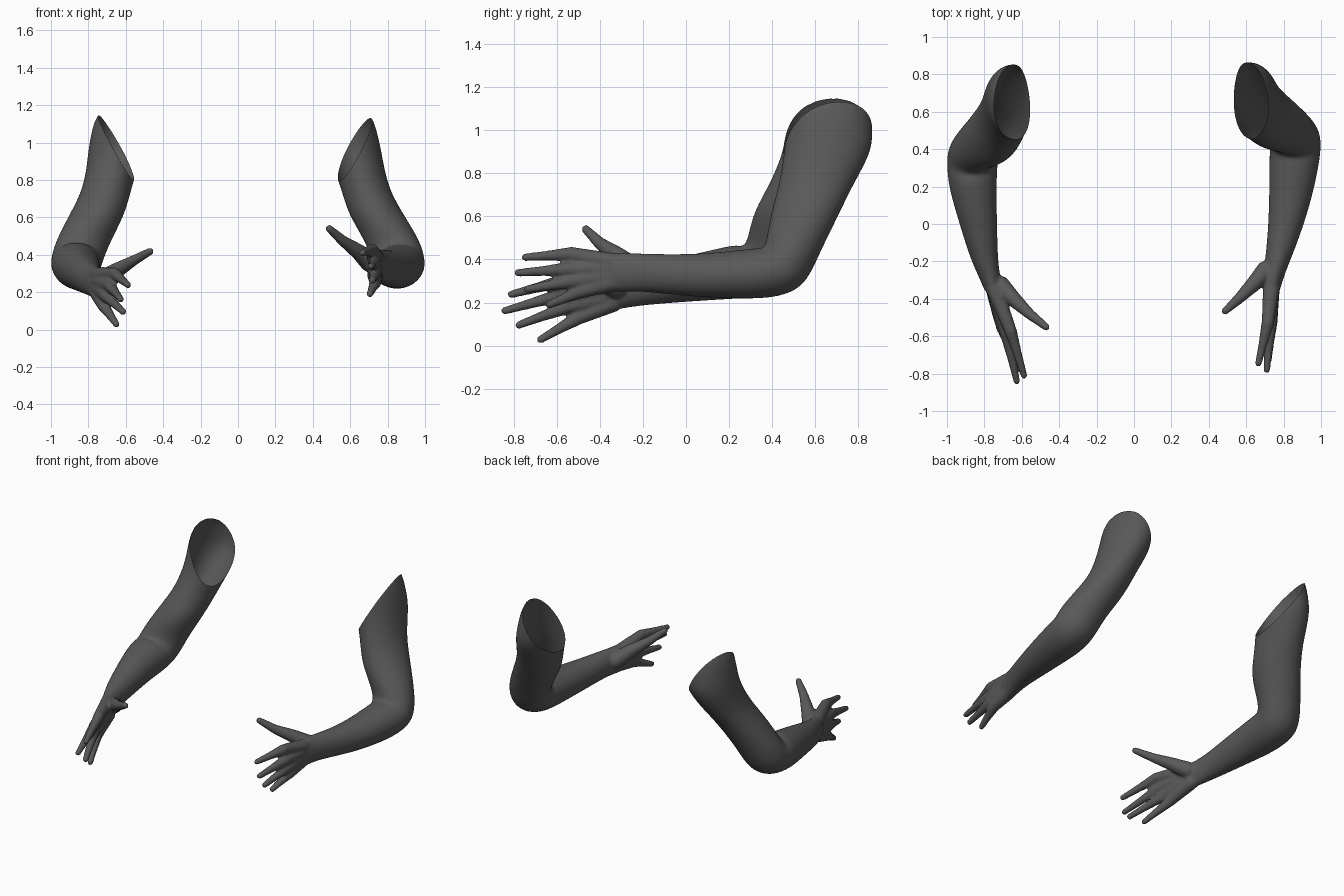
import bpy, bmesh, math
from mathutils import Vector, Matrix

if "Cube" in bpy.data.objects:
    bpy.data.objects.remove(bpy.data.objects["Cube"])

skin = bpy.data.materials.new("dark_grey")
skin.diffuse_color = (0.1, 0.1, 0.1, 1)
skin.use_nodes = True
skin.node_tree.nodes["Principled BSDF"].inputs["Base Color"].default_value = skin.diffuse_color
SIDES = 20

# Rings: centre x, y, z, half width in x, half depth, tilt of the ring (0 = across y, 90 = across z)
RIGHT_RINGS = [
    (.735, -.38, .340, .045, .095, 0), (.738, -.30, .340, .055, .092, 0),
    (.768, -.20, .340, .067, .088, 0), (.815, .00, .325, .097, .098, 0),
    (.845, .20, .328, .123, .110, 0), (.860, .36, .335, .138, .125, 15),
    (.865, .455, .355, .138, .134, 45), (.835, .495, .46, .148, .128, 70),
    (.735, .555, .62, .150, .162, 90), (.680, .605, .75, .128, .174, 90),
    (.637, .660, .90, .140, .206, 90), (.610, .665, 1.0, .150, .205, 90),
    (.560, .665, 1.22, .145, .19, 90)]
LEFT_RINGS = [
    (-.750, -.38, .245, .045, .085, 0), (-.765, -.30, .255, .055, .085, 0),
    (-.800, -.20, .275, .072, .088, 0), (-.832, .00, .310, .102, .108, 0),
    (-.860, .17, .335, .125, .122, 0), (-.865, .27, .345, .135, .130, 15),
    (-.865, .365, .36, .138, .138, 45), (-.835, .410, .46, .148, .130, 70),
    (-.750, .475, .62, .150, .165, 90), (-.700, .565, .75, .130, .178, 90),
    (-.665, .650, .90, .142, .200, 90), (-.640, .660, 1.0, .158, .200, 90),
    (-.600, .660, 1.22, .150, .19, 90)]

# Digits: knuckle and tip of index, middle, ring and little finger, each x, y, z
RIGHT_FINGERS = [((.715, -.53, .425), (.665, -.745, .410)), ((.730, -.54, .355), (.710, -.780, .338)),
                 ((.735, -.52, .300), (.718, -.735, .262)), ((.735, -.48, .255), (.705, -.635, .190))]
LEFT_FINGERS = [((-.660, -.57, .300), (-.588, -.810, .238)), ((-.685, -.58, .235), (-.627, -.840, .162)),
                ((-.705, -.55, .180), (-.615, -.775, .096)), ((-.720, -.50, .130), (-.650, -.675, .028))]
RIGHT_THUMB = [(.705, -.25, .360, .055), (.645, -.315, .415, .044), (.56, -.40, .475, .030), (.488, -.465, .540, .021)]
LEFT_THUMB = [(-.715, -.33, .270, .055), (-.65, -.395, .315, .044), (-.56, -.48, .368, .030), (-.47, -.550, .418, .021)]


def loft(bm, rings):
    """Closed tube through the rings."""
    loops = []
    for x, y, z, hx, hd, tilt in rings:
        t = math.radians(tilt)
        side, depth = Vector((hx, 0, 0)), Vector((0, -math.sin(t), math.cos(t))) * hd
        angles = [2 * math.pi * i / SIDES for i in range(SIDES)]
        loops.append([bm.verts.new(Vector((x, y, z)) + side * math.cos(a) + depth * math.sin(a)) for a in angles])
    for a, b in zip(loops, loops[1:]):
        for i in range(SIDES):
            j = (i + 1) % SIDES
            bm.faces.new((a[i], a[j], b[j], b[i]))
    bm.faces.new(loops[0])
    bm.faces.new(loops[-1])
    bmesh.ops.recalc_face_normals(bm, faces=bm.faces)


def chain(bm, points, steps=9):
    """Overlapping balls along a path, each point x, y, z, radius."""
    for p, q in zip(points, points[1:]):
        for s in range(steps + 1):
            x, y, z, r = Vector(p).lerp(Vector(q), s / steps)
            bmesh.ops.create_icosphere(bm, subdivisions=2, radius=r, matrix=Matrix.Translation((x, y, z)))


def evaluated(obj):
    """Bake the modifiers into the mesh."""
    mesh = bpy.data.meshes.new_from_object(obj.evaluated_get(bpy.context.evaluated_depsgraph_get()))
    obj.modifiers.clear()
    obj.data = mesh


def make_arm(name, rings, fingers, thumb, cut_point, cut_normal):
    # Upper arm, elbow and forearm
    bm = bmesh.new()
    loft(bm, rings)
    mesh = bpy.data.meshes.new(name)
    bm.to_mesh(mesh)
    bm.free()
    obj = bpy.data.objects.new(name, mesh)
    bpy.context.collection.objects.link(obj)
    obj.modifiers.new("round", 'SUBSURF').levels = 2
    evaluated(obj)

    # Palm, fingers and thumb
    bm = bmesh.new()
    bm.from_mesh(obj.data)
    wx, wy, wz = rings[0][:3]
    for i, (knuckle, tip) in enumerate(fingers):
        wrist = (wx, wy + .04, wz + .045 - .03 * i, .047)
        middle = Vector(knuckle).lerp(Vector(tip), .5)
        chain(bm, [wrist, (*knuckle, .035), (*middle, .025), (*tip, .019)])
    chain(bm, thumb)
    bm.to_mesh(obj.data)
    bm.free()

    # Fuse into one skin
    remesh = obj.modifiers.new("fuse", 'REMESH')
    remesh.mode = 'VOXEL'
    remesh.voxel_size = .008
    smooth = obj.modifiers.new("soften", 'SMOOTH')
    smooth.factor, smooth.iterations = .5, 6
    evaluated(obj)

    # Open slanted shoulder end
    bm = bmesh.new()
    bm.from_mesh(obj.data)
    top = [f for f in bm.faces if f.calc_center_median().z > .65]
    geom = list({v for f in top for v in f.verts}) + list({e for f in top for e in f.edges}) + top
    bmesh.ops.bisect_plane(bm, geom=geom, plane_co=cut_point, plane_no=cut_normal, clear_outer=True)
    for f in bm.faces:
        f.smooth = True
        f.material_index = 0
    bm.to_mesh(obj.data)
    bm.free()
    obj.data.materials.clear()
    obj.data.materials.append(skin)


make_arm("right_side_arm", RIGHT_RINGS, RIGHT_FINGERS, RIGHT_THUMB, (.62, .66, .96), (-.86, -.18, .5))
make_arm("left_side_arm", LEFT_RINGS, LEFT_FINGERS, LEFT_THUMB, (-.64, .66, .96), (.86, -.1, .5))
